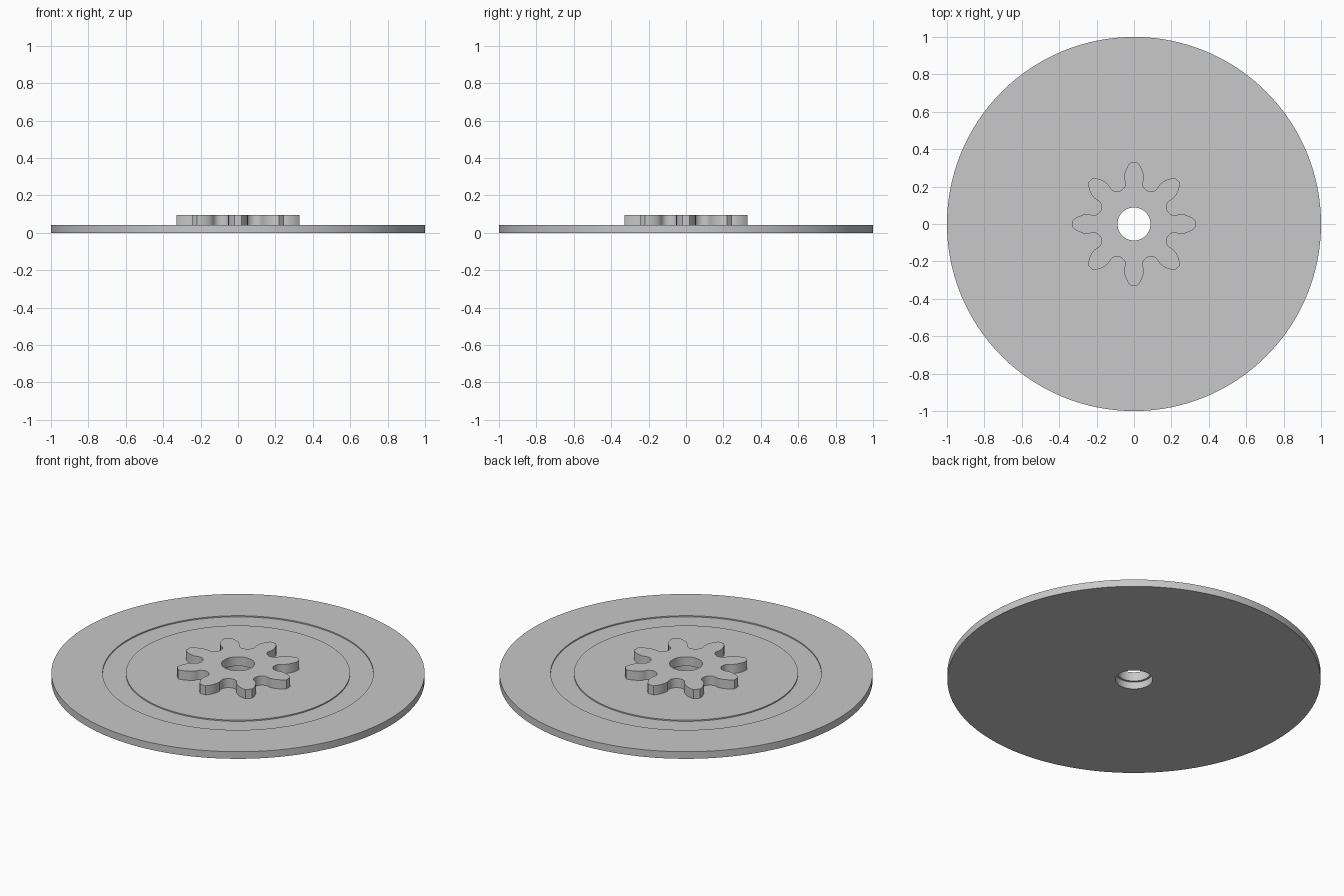
import bpy, bmesh
from math import sin, cos, pi, radians
from mathutils import Vector, Matrix

cube = bpy.data.objects.get("Cube")
if cube:
    bpy.data.objects.remove(cube, do_unlink=True)

grey = bpy.data.materials.new("plain grey")
grey.use_nodes = True
colour = (0.58, 0.58, 0.58, 1)
grey.diffuse_color = colour
grey.node_tree.nodes["Principled BSDF"].inputs["Base Color"].default_value = colour


def circle(radius, count):
    return [Vector((radius * cos(2 * pi * i / count), radius * sin(2 * pi * i / count)))
            for i in range(count)]


def ring_solid(name, rings):
    """Closed ring-shaped solid skinned through (outline, height) rings."""
    bm = bmesh.new()
    loops = [[bm.verts.new((p.x, p.y, z)) for p in outline] for outline, z in rings]
    for a, b in zip(loops, loops[1:] + loops[:1]):
        for i in range(len(a)):
            j = (i + 1) % len(a)
            bm.faces.new((a[i], a[j], b[j], b[i]))
    bmesh.ops.recalc_face_normals(bm, faces=bm.faces)
    mesh = bpy.data.meshes.new(name)
    bm.to_mesh(mesh)
    bm.free()
    mesh.materials.append(grey)
    obj = bpy.data.objects.new(name, mesh)
    bpy.context.collection.objects.link(obj)
    bpy.ops.object.select_all(action='DESELECT')
    obj.select_set(True)
    bpy.context.view_layer.objects.active = obj
    bpy.ops.object.shade_smooth_by_angle(angle=radians(30))


# Base disc: bored plate with a shallow ring groove in its top
THICK, GROOVE, TOP = 0.042, 0.035, 0.096
SEGMENTS = 128
profile = [(0.1, 0), (1, 0), (1, THICK), (0.725, THICK), (0.725, GROOVE),
           (0.6, GROOVE), (0.6, THICK), (0.1, THICK)]
ring_solid("base_disc", [(circle(r, SEGMENTS), z) for r, z in profile])

# Gear: half a tooth flank, then a round valley, mirrored and repeated
TEETH = 8
half_step = pi / TEETH
valley = Vector((0.238 * cos(half_step), 0.238 * sin(half_step)))


def valley_point(degrees):
    a = pi + half_step + radians(degrees)
    return valley + 0.046 * Vector((cos(a), sin(a)))


half = [Vector(p) for p in ((0.329, 0.018), (0.315, 0.03), (0.295, 0.041), (0.27, 0.05))]
half += [valley_point(d) for d in range(100, 0, -20)]
tooth = [Vector((p.x, -p.y)) for p in reversed(half)] + half + [valley_point(0)]
outline = []
for k in range(TEETH):
    turn = Matrix.Rotation(2 * half_step * k, 2)
    outline += [turn @ p for p in tooth]

# Bore points are rotated so each lines up with its outline point
shift = Matrix.Rotation(-half_step + 2 * half_step / len(tooth), 2)
bore = [shift @ p for p in circle(0.088, len(outline))]
ring_solid("gear", [(outline, THICK), (outline, TOP), (bore, TOP), (bore, THICK)])
